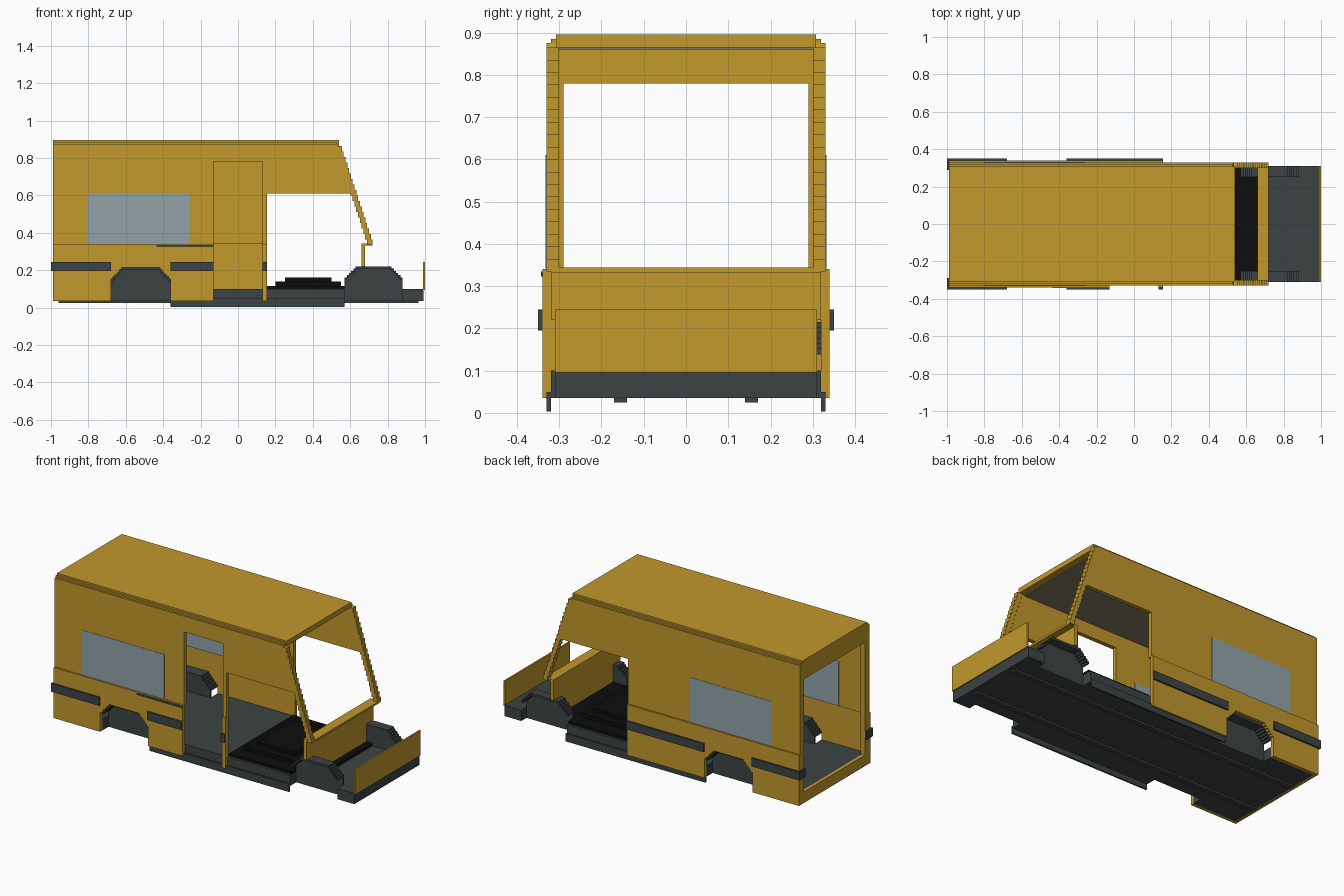
import bpy, bmesh

cube = bpy.data.objects.get("Cube")
if cube:
    bpy.data.objects.remove(cube)


def material(name, rgb):
    lin = [(c / 255 / 12.92) if c < 11 else ((c / 255 + 0.055) / 1.055) ** 2.4 for c in rgb]
    m = bpy.data.materials.new(name)
    m.use_nodes = True
    m.diffuse_color = (*lin, 1)
    m.node_tree.nodes["Principled BSDF"].inputs["Base Color"].default_value = (*lin, 1)
    return m


YELLOW = material("ochre paint", (194, 152, 44))
GREY = material("dark grey", (60, 67, 68))
BLACK = material("black", (13, 13, 13))
GLASS = material("blue grey glass", (146, 164, 170))
LINER = material("beige liner", (131, 123, 100))


def prism(bm, pts, y0, y1):
    """Extrude an x-z outline from y0 to y1."""
    f = bm.faces.new([bm.verts.new((x, y0, z)) for x, z in pts])
    new = bmesh.ops.extrude_face_region(bm, geom=[f])["geom"]
    for v in new:
        if isinstance(v, bmesh.types.BMVert):
            v.co.y = y1


def part(name, mat, *shapes):
    """One object from prisms, each (outline, y0, y1)."""
    bm = bmesh.new()
    for s in shapes:
        prism(bm, *s)
    bmesh.ops.recalc_face_normals(bm, faces=bm.faces)
    me = bpy.data.meshes.new(name)
    bm.to_mesh(me)
    bm.free()
    me.materials.append(mat)
    ob = bpy.data.objects.new(name, me)
    bpy.context.collection.objects.link(ob)
    return ob


def box(x0, x1, y0, y1, z0, z1):
    return ([(x0, z0), (x1, z0), (x1, z1), (x0, z1)], y0, y1)


def stairs(x0, z0, x1, z1, n=6):
    """Stepped line of points between two corners."""
    pts = []
    for i in range(n):
        a, b = i / n, (i + 1) / n
        z = z0 + (z1 - z0) * (b if z1 > z0 else a)
        pts += [(x0 + (x1 - x0) * a, z), (x0 + (x1 - x0) * b, z)]
    return pts


def arch_line(x0, x1, low, top):
    return (stairs(x0, low, x0 + 0.07, top) + stairs(x1 - 0.07, top, x1, low))


REAR = arch_line(-0.68, -0.36, 0.14, 0.215)
FRONT = arch_line(0.57, 0.88, 0.15, 0.22)

# Floor pan: central slab, side slabs between the wheel wells, rails
slabs = [box(-0.98, 0.985, -0.25, 0.25, 0.035, 0.1)]
for s in (1, -1):
    for x0, x1 in ((-0.98, -0.68), (-0.36, 0.57), (0.88, 0.985)):
        slabs.append(box(x0, x1, s * 0.25, s * (0.31 if x0 > 0.6 else 0.32), 0.035, 0.1))
part("floor_pan", GREY, *slabs)
part("chassis_rails", GREY, *[box(-0.96, 0.965, s * 0.14, s * 0.17, 0.024, 0.035) for s in (1, -1)])

# Side-dependent parts
for s, side in ((1, "left"), (-1, "right")):
    door = s < 0
    # Lower wall with wheel cut-out
    end = -0.13 if door else 0.155
    outline = ([(-0.99, 0.035), (-0.68, 0.035)] + REAR +
               [(-0.36, 0.035), (end, 0.035), (end, 0.34), (-0.99, 0.34)])
    lower = [(outline, s * 0.32, s * 0.34)]
    if door:
        lower.append(box(0.13, 0.155, s * 0.31, s * 0.34, 0.035, 0.34))
    part(side + "_lower_wall", YELLOW, *lower)

    # Upper wall, notched for the side door on one side
    notch = [(-0.13, 0.34), (-0.13, 0.78), (0.13, 0.78), (0.13, 0.34)] if door else []
    outline = ([(-0.99, 0.34)] + notch +
               [(0.155, 0.34), (0.155, 0.61), (0.61, 0.61), (0.53, 0.875), (-0.99, 0.875)])
    part(side + "_upper_wall", YELLOW, (outline, s * 0.305, s * 0.33))

    # Stepped windscreen pillar
    n = 18
    steps = []
    for i in range(n):
        x = 0.69 - 0.165 * i / (n - 1)
        z = 0.335 + 0.53 * i / n
        steps.append(box(x, x + 0.03, s * 0.3, s * 0.33, z, z + 0.53 / n))
    part(side + "_windscreen_pillar", YELLOW, *steps)

    # Side window
    part(side + "_window", GLASS, box(-0.805, -0.26, s * 0.303, s * 0.332, 0.342, 0.61))

    # Wheel arches: inner panel plus stepped cover, open at the ends
    for name, line, outer in (("rear", REAR, 0.32), ("front", FRONT, 0.31)):
        x0, x1 = line[0][0], line[-1][0]
        panel = ([(x0, 0.035)] + line + [(x1, 0.035)], s * 0.25, s * 0.26)
        cover = line + [(x, z - 0.014) for x, z in reversed(line)]
        part(f"{side}_{name}_wheel_arch", GREY, panel, (cover, s * 0.25, s * outer))

    # Bumper strips and rear wrap
    strips = [(-1, -0.68), (-0.36, -0.13), (0.13, 0.155)] if door else [(-1, -0.68), (-0.36, 0.155)]
    shapes = [box(a, b, s * 0.338, s * 0.35, 0.195, 0.245) for a, b in strips]
    shapes.append(box(-1, -0.989, s * 0.29, s * 0.345, 0.195, 0.245))
    part(side + "_bumper_strips", GREY, *shapes)

    # Sill skirt
    part(side + "_sill", GREY, box(-0.36, 0.57, s * 0.32, s * 0.33, 0.003, 0.05))

part("door_rail", GREY, box(-0.435, -0.13, -0.343, -0.338, 0.323, 0.335))

# Roof with stepped edges and the ceiling liner
part("roof", YELLOW,
     box(-0.99, 0.53, -0.32, 0.32, 0.87, 0.885),
     box(-0.99, 0.54, -0.308, 0.308, 0.865, 0.895))
part("ceiling_liner", LINER, box(-0.96, 0.5, -0.304, 0.304, 0.86, 0.866))

# Rear door frame
part("rear_frame", YELLOW,
     box(-0.99, -0.96, -0.305, 0.305, 0.78, 0.87),
     box(-0.99, -0.97, -0.32, 0.32, 0.035, 0.101),
     *[box(-0.99, -0.96, s * 0.29, s * 0.32, 0.1, 0.78) for s in (1, -1)])

# Cab floor, stepped engine cover
part("cab_floor", BLACK,
     box(0.155, 0.57, -0.305, 0.305, 0.1, 0.115),
     box(0.57, 0.72, -0.25, 0.25, 0.1, 0.115))
part("engine_cover", BLACK,
     box(0.2, 0.55, -0.22, 0.22, 0.115, 0.14),
     box(0.25, 0.5, -0.17, 0.17, 0.14, 0.16))

# Firewall, windscreen ledge and nose panel
part("firewall", YELLOW, box(0.66, 0.68, -0.32, 0.32, 0.22, 0.34),
     box(0.66, 0.68, -0.25, 0.25, 0.115, 0.22))
part("windscreen_ledge", YELLOW, box(0.66, 0.72, -0.32, 0.32, 0.332, 0.344))
part("nose_panel", YELLOW, box(0.99, 1.0, -0.31, 0.31, 0.095, 0.245))
part("nose_bracket", GREY, box(0.98, 0.992, -0.31, 0.31, 0.035, 0.1))
